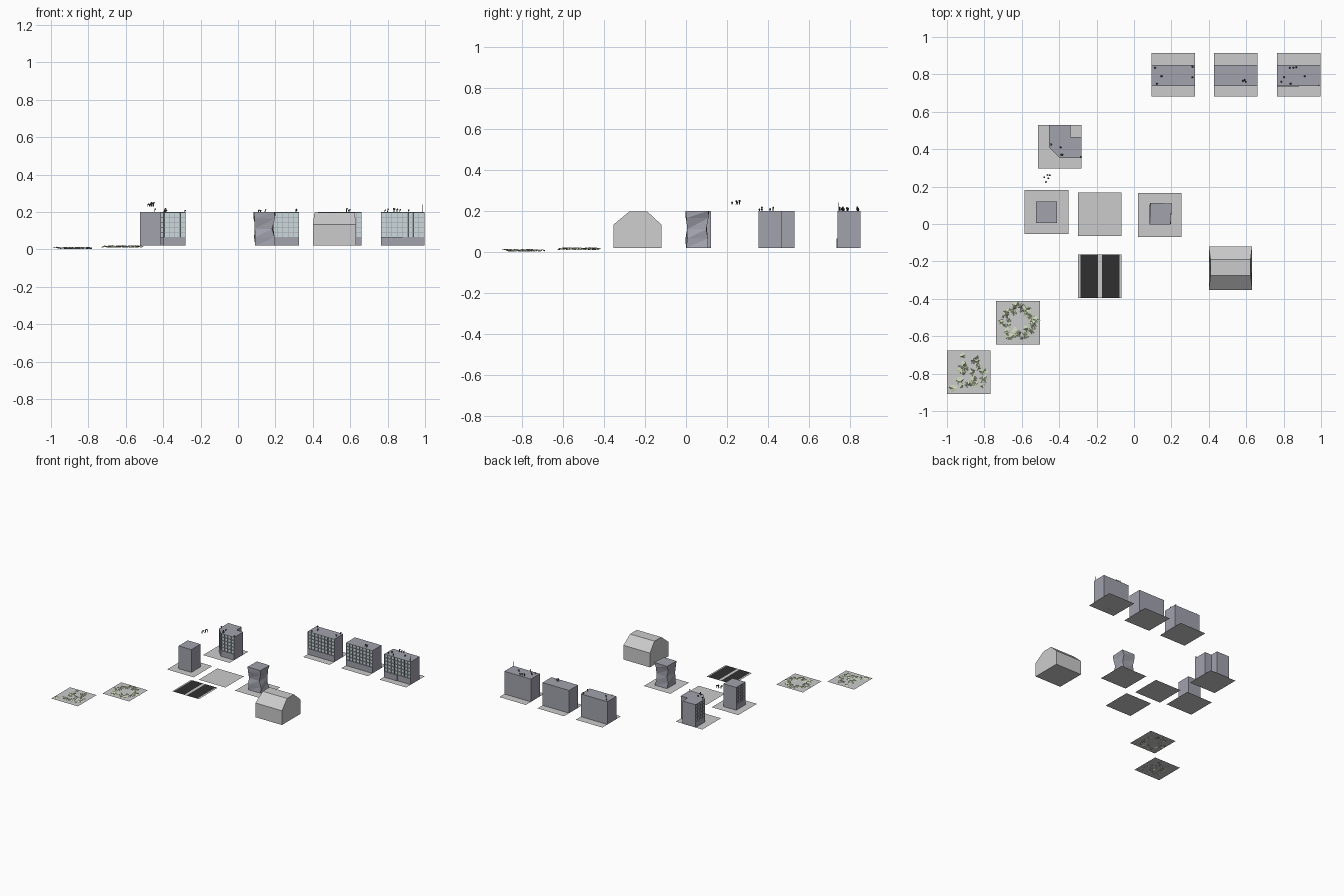
import bpy, bmesh, math, random
from mathutils import Vector, Matrix

if "Cube" in bpy.data.objects:
    bpy.data.objects.remove(bpy.data.objects["Cube"])

random.seed(4)
Z0, Z1 = 0.02, 0.20
T = 0.233          # tile width


def material(name, col):
    m = bpy.data.materials.new(name)
    m.diffuse_color = (*col, 1)
    m.use_nodes = True
    m.node_tree.nodes["Principled BSDF"].inputs["Base Color"].default_value = m.diffuse_color
    return m


WALL = material("wall", (0.36, 0.36, 0.42))
GLASS = material("glass", (0.60, 0.70, 0.72))
ASPHALT = material("asphalt", (0.03, 0.03, 0.03))
LEAF = material("leaf", (0.62, 0.70, 0.50))
DARK = material("dark_metal", (0.10, 0.10, 0.11))


def finish(name, bm, *mats):
    me = bpy.data.meshes.new(name)
    bm.to_mesh(me)
    bm.free()
    ob = bpy.data.objects.new(name, me)
    bpy.context.collection.objects.link(ob)
    for m in mats:
        me.materials.append(m)
    return ob


def quad(bm, *pts):
    return bm.faces.new([bm.verts.new(p) for p in pts])


def plate(name, x0, y0, x1, y1, z, *mats):
    bm = bmesh.new()
    quad(bm, (x0, y0, z), (x1, y0, z), (x1, y1, z), (x0, y1, z))
    return finish(name, bm, *mats)


def tile(name, cx, cy, z=Z0):
    return plate(name, cx - T / 2, cy - T / 2, cx + T / 2, cy + T / 2, z)


def building(name, outline, glazed, rows=5, base=0.065):
    """Prism over a CCW outline; glazed maps edge index -> window columns."""
    bm = bmesh.new()
    panes = []
    n = len(outline)
    for i in range(n):
        a, b = Vector(outline[i]), Vector(outline[(i + 1) % n])

        def wall(s, t, za, zb):
            p, q = a.lerp(b, s), a.lerp(b, t)
            return quad(bm, (*p, za), (*q, za), (*q, zb), (*p, zb))
        cols = glazed.get(i, 0)
        if not cols:
            wall(0, 1, Z0, Z1)
            continue
        wall(0, 1, Z0, base)
        h = (Z1 - base) / rows
        for c in range(cols):
            for r in range(rows):
                panes.append(wall(c / cols, (c + 1) / cols, base + r * h, base + (r + 1) * h))
    bm.faces.new([bm.verts.new((*p, Z1)) for p in outline])
    bmesh.ops.remove_doubles(bm, verts=bm.verts, dist=1e-5)
    panes = [f for f in panes if f.is_valid]
    # recess every window pane
    bmesh.ops.inset_individual(bm, faces=panes, thickness=0.0015, depth=0)
    bmesh.ops.inset_individual(bm, faces=panes, thickness=0.0003, depth=-0.007)
    for f in panes:
        f.material_index = 1
    return finish(name, bm, WALL, GLASS)


def rect(x0, y0, x1, y1):
    return [(x0, y0), (x1, y0), (x1, y1), (x0, y1)]


def vents(name, spots, z=Z1):
    """Small roof pipes with a tilted cap."""
    bm = bmesh.new()
    for x, y, h in spots:
        bmesh.ops.create_cone(bm, cap_ends=True, segments=6, radius1=0.0025, radius2=0.002,
                              depth=h, matrix=Matrix.Translation((x, y, z + h / 2)))
        bmesh.ops.create_cone(bm, cap_ends=True, segments=6, radius1=0.005, radius2=0.003, depth=0.007,
                              matrix=Matrix.Translation((x + 0.003, y, z + h)) @ Matrix.Rotation(0.9, 4, 'Y'))
    return finish(name, bm, DARK)


# row of three slab buildings
roof_spots = [
    [(0.11, 0.835, 0.01), (0.145, 0.79, 0.012), (0.31, 0.785, 0.014), (0.31, 0.84, 0.01), (0.12, 0.75, 0.008)],
    [(0.58, 0.765, 0.018), (0.595, 0.76, 0.012), (0.59, 0.77, 0.01)],
    [(0.83, 0.835, 0.018), (0.85, 0.835, 0.015), (0.80, 0.785, 0.015), (0.835, 0.75, 0.016),
     (0.91, 0.79, 0.01), (0.865, 0.838, 0.012), (0.785, 0.76, 0.01)]]
for k, cx in enumerate((0.21, 0.545, 0.88)):
    tile(f"slab_ground_{k}", cx, 0.797)
    building(f"slab_building_{k}", rect(cx - T / 2, 0.738, cx + T / 2, 0.85), {0: 8})
    vents(f"slab_vents_{k}", roof_spots[k])
bm = bmesh.new()
bmesh.ops.create_cone(bm, cap_ends=True, segments=5, radius1=0.0015, radius2=0.001, depth=0.04,
                      matrix=Matrix.Translation((0.988, 0.743, 0.22)))
finish("antenna", bm, DARK)
# entrance canopy on the last slab
bm = bmesh.new()
bmesh.ops.create_cube(bm, size=1, matrix=Matrix.Translation((0.823, 0.737, 0.043)) @ Matrix.Diagonal((0.116, 0.006, 0.046, 1)))
finish("entrance_block", bm, WALL)

# corner building
tile("corner_ground", -0.397, 0.412)
building("corner_building", [(-0.397, 0.353), (-0.281, 0.353), (-0.281, 0.466), (-0.34, 0.466),
                             (-0.34, 0.529), (-0.455, 0.529), (-0.455, 0.412)], {0: 4, 5: 4, 6: 3})
vents("corner_vents", [(-0.445, 0.425, 0.016), (-0.39, 0.37, 0.018), (-0.395, 0.41, 0.01),
                       (-0.285, 0.358, 0.008), (-0.385, 0.37, 0.01)])
# loose floating vents
vents("floating_vents", [(-0.482, 0.25, 0.012), (-0.465, 0.262, 0.02), (-0.46, 0.245, 0.018),
                         (-0.473, 0.225, 0.012), (-0.452, 0.26, 0.02)], z=0.23)

# plain tower, plain tile
tile("tower_ground", -0.468, 0.064)
building("tower", rect(-0.525, 0.006, -0.413, 0.121), {3: 4})
tile("empty_ground", -0.182, 0.052)

# road tile with two lanes
tile("road_ground", -0.182, -0.28, 0.055)
for k, x in enumerate((-0.286, -0.172)):
    plate(f"road_lane_{k}", x, -0.28 - T / 2, x + 0.094, -0.28 + T / 2, 0.0565, ASPHALT)

# warped tower built from shifted, twisted rings
tile("warped_ground", 0.138, 0.048)
bm = bmesh.new()
rings = []
for z, s, twist, dx in ((0.02, 0.055, 0.0, 0.006), (0.065, 0.051, 0.08, 0.001), (0.11, 0.047, -0.06, 0.0),
                        (0.165, 0.054, 0.06, -0.001), (0.2, 0.056, -0.03, 0.004)):
    ring = []
    for j in range(4):
        a = math.pi / 4 + j * math.pi / 2 + twist
        r = s * 1.414 * random.uniform(0.95, 1.04)
        ring.append(bm.verts.new((0.139 + dx + r * math.cos(a), 0.054 + r * math.sin(a), z)))
    rings.append(ring)
for lo, hi in zip(rings, rings[1:]):
    for j in range(4):
        k = (j + 1) % 4
        bm.faces.new((lo[j], lo[k], hi[k]))
        bm.faces.new((lo[j], hi[k], hi[j]))
bm.faces.new(rings[-1])
finish("warped_tower", bm, WALL)

# barn: gambrel profile along x, ends leaning in at the roof
profile = [(-0.353, 0.02, 0), (-0.12, 0.02, 0), (-0.12, 0.133, 0),
           (-0.19, 0.198, 0.009), (-0.275, 0.198, 0.009), (-0.353, 0.133, 0)]
bm = bmesh.new()
left = [bm.verts.new((0.40 + i, y, z)) for y, z, i in profile]
right = [bm.verts.new((0.632 - i, y, z)) for y, z, i in profile]
bm.faces.new(left[::-1])
bm.faces.new(right)
for j in range(6):
    k = (j + 1) % 6
    bm.faces.new((left[j], left[k], right[k], right[j]))
bmesh.ops.recalc_face_normals(bm, faces=bm.faces)
finish("barn", bm)


# rough green tiles: crumpled leafy patches lying in the ground plate
def greenery(name, cx, cy, z, count, ringed):
    tile(name + "_ground", cx, cy, z)
    bm = bmesh.new()
    for i in range(count):
        if ringed:
            a, d = i * 2.4, random.uniform(0.045, 0.1)
            x, y = cx + d * math.cos(a), cy + d * math.sin(a)
        else:
            x, y = cx + random.uniform(-0.09, 0.09), cy + random.uniform(-0.09, 0.09)
        mid = bm.verts.new((x, y, z + random.uniform(0.003, 0.009)))
        n = 9
        size = random.uniform(0.012, 0.026)
        rim = []
        for j in range(n):
            a = j * 2 * math.pi / n
            r = size * random.uniform(0.4, 1.15)
            rim.append(bm.verts.new((x + r * math.cos(a), y + r * math.sin(a), z + random.uniform(-0.005, 0.006))))
        for j in range(n):
            bm.faces.new((mid, rim[j], rim[(j + 1) % n]))
    finish(name + "_patches", bm, LEAF)


greenery("meadow", -0.883, -0.792, 0.006, 34, False)
greenery("grove", -0.62, -0.527, 0.014, 42, True)
